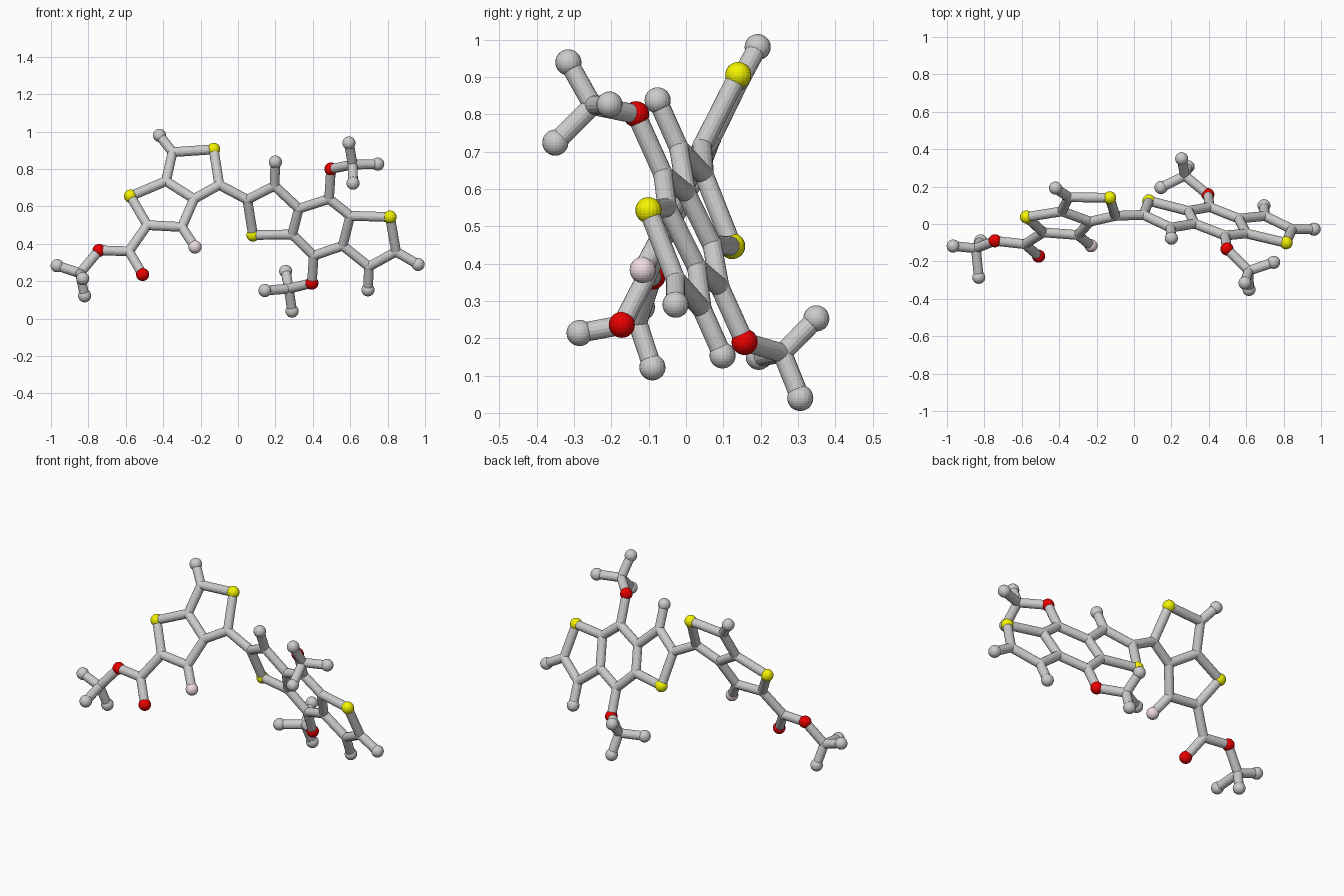
import bpy, bmesh
from mathutils import Vector, Matrix

if "Cube" in bpy.data.objects:
    bpy.data.objects.remove(bpy.data.objects["Cube"])

BALL, ROD = 0.035, 0.026


def mat(name, rgb):
    m = bpy.data.materials.new(name)
    m.diffuse_color = (*rgb, 1)
    m.use_nodes = True
    m.node_tree.nodes["Principled BSDF"].inputs["Base Color"].default_value = m.diffuse_color
    return m


RED = mat("red", (0.8, 0.0, 0.0))
YELLOW = mat("yellow", (0.9, 0.9, 0.0))
PINK = mat("pale_pink", (0.86, 0.72, 0.74))


# the two flat ring systems: depth follows from x and z
def left(x, z):
    return Vector((x, -0.319 - 0.05 * x + 0.5 * z, z))


def right(x, z):
    return Vector((x, 0.338 - 0.249 * x - 0.435 * z, z))


P = {
    # left fused rings
    "a1": left(-.42, .98), "a2": left(-.35, .89), "s1": left(-.13, .905),
    "a3": left(-.10, .715), "a4": left(-.235, .64), "a5": left(-.385, .735),
    "s2": left(-.575, .655), "a6": left(-.485, .50), "a7": left(-.30, .49),
    "f": left(-.23, .383),
    # side chain
    "e1": Vector((-.583, -.108, .36)), "o1": Vector((-.51, -.172, .236)),
    "o2": Vector((-.743, -.09, .365)), "e2": Vector((-.845, -.13, .243)),
    "e3": Vector((-.967, -.118, .283)), "e4": Vector((-.83, -.285, .214)),
    "e5": Vector((-.82, -.09, .122)),
    # right fused rings
    "b1": right(.05, .636), "b2": right(.195, .71), "b3": right(.2, .837),
    "b4": right(.325, .588), "b5": right(.29, .45), "s3": right(.08, .447),
    "b6": right(.487, .64), "b7": right(.60, .55), "b8": right(.56, .39),
    "b9": right(.405, .337), "s4": right(.813, .543), "b10": right(.845, .358),
    "b11": right(.963, .29), "b12": right(.70, .278), "b13": right(.695, .154),
    "o3": right(.497, .80), "o4": right(.395, .19),
    # upper and lower end groups
    "c1": Vector((.613, -.25, .824)), "c2": Vector((.593, -.315, .939)),
    "c3": Vector((.747, -.205, .826)), "c4": Vector((.615, -.35, .724)),
    "d1": Vector((.272, .258, .16)), "d2": Vector((.255, .349, .253)),
    "d3": Vector((.144, .195, .15)), "d4": Vector((.289, .306, .04)),
}

CHAINS = """a1 a2 s1 a3 a4 a5 a2|a5 s2 a6 a7 a4|a7 f|a6 e1 o1|e1 o2 e2 e3|e2 e4|e2 e5
a3 b1 b2 b4 b5 s3 b1|b2 b3|b4 b6 b7 b8 b9 b5|b7 s4 b10 b12 b8|b10 b11|b12 b13
b6 o3 c1 c2|c1 c3|c1 c4|b9 o4 d1 d2|d1 d3|d1 d4"""

bonds = []
for chain in CHAINS.replace("\n", "|").split("|"):
    n = chain.split()
    bonds += list(zip(n, n[1:]))
degree = {k: sum(k in b for b in bonds) for k in P}


def finish(bm, name, material=None):
    me = bpy.data.meshes.new(name)
    bm.to_mesh(me)
    bm.free()
    ob = bpy.data.objects.new(name, me)
    bpy.context.collection.objects.link(ob)
    if material:
        me.materials.append(material)


def balls(name, keys, radius, material=None):
    bm = bmesh.new()
    for k in keys:
        bmesh.ops.create_uvsphere(bm, u_segments=20, v_segments=14, radius=radius,
                                  matrix=Matrix.Translation(P[k]))
    finish(bm, name, material)


# rods joining the balls
bm = bmesh.new()
for a, b in bonds:
    d = P[b] - P[a]
    m = Matrix.Translation((P[a] + P[b]) / 2) @ d.to_track_quat('Z', 'Y').to_matrix().to_4x4()
    bmesh.ops.create_cone(bm, cap_ends=True, segments=16, radius1=ROD, radius2=ROD,
                          depth=d.length, matrix=m)
finish(bm, "connecting_rods")

# coloured balls, grey tips, and flush grey joints
grey = [k for k in P if k[0] in "abcde"]
balls("yellow_balls", [k for k in P if k[0] == "s"], BALL, YELLOW)
balls("red_balls", [k for k in P if k[0] == "o"], BALL, RED)
balls("pink_ball", ["f"], BALL, PINK)
balls("grey_tips", [k for k in grey if degree[k] == 1], BALL)
balls("grey_joints", [k for k in grey if degree[k] > 1], ROD + 0.001)
